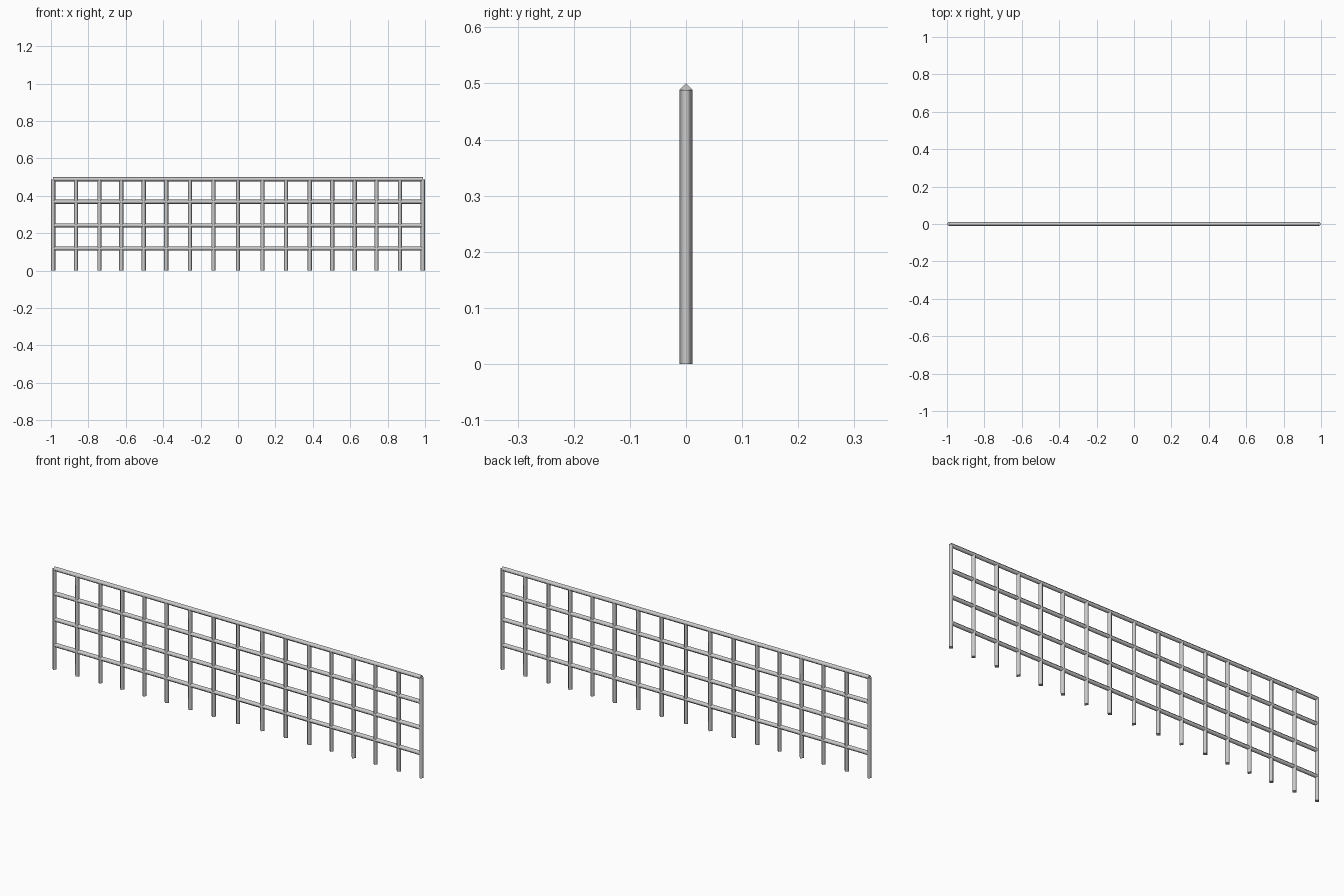
import bpy
from math import pi

if "Cube" in bpy.data.objects:
    bpy.data.objects.remove(bpy.data.objects["Cube"])

R = 0.0115          # bar radius (four-sided, corner outwards)
END = 1 - R         # end post centre
TOP = 0.5 - R       # top rail centre


def bar(name, length, loc, rot):
    bpy.ops.mesh.primitive_cylinder_add(vertices=4, radius=R, depth=length,
                                        location=loc, rotation=rot)
    ob = bpy.context.object
    ob.name = name
    # soft sides, crisp end caps
    for p in ob.data.polygons:
        p.use_smooth = len(p.vertices) == 4 and abs(p.normal.z) < 0.5
    for e in ob.data.edges:
        a, b = (ob.data.vertices[i].co.z for i in e.vertices)
        e.use_edge_sharp = abs(a - b) < 1e-5
    return ob


# upright posts, mirrored about the centre post
half = [0.131, 0.257, 0.384, 0.504, 0.624, 0.741, 0.866, END]
for x in [-h for h in reversed(half)] + [0] + half:
    bar("post", TOP, (x, 0, TOP / 2), (0, 0, 0))

# horizontal rails
for z in (0.118, 0.242, 0.368, TOP):
    bar("rail", 2 * END, (0, 0, z), (0, pi / 2, 0))
